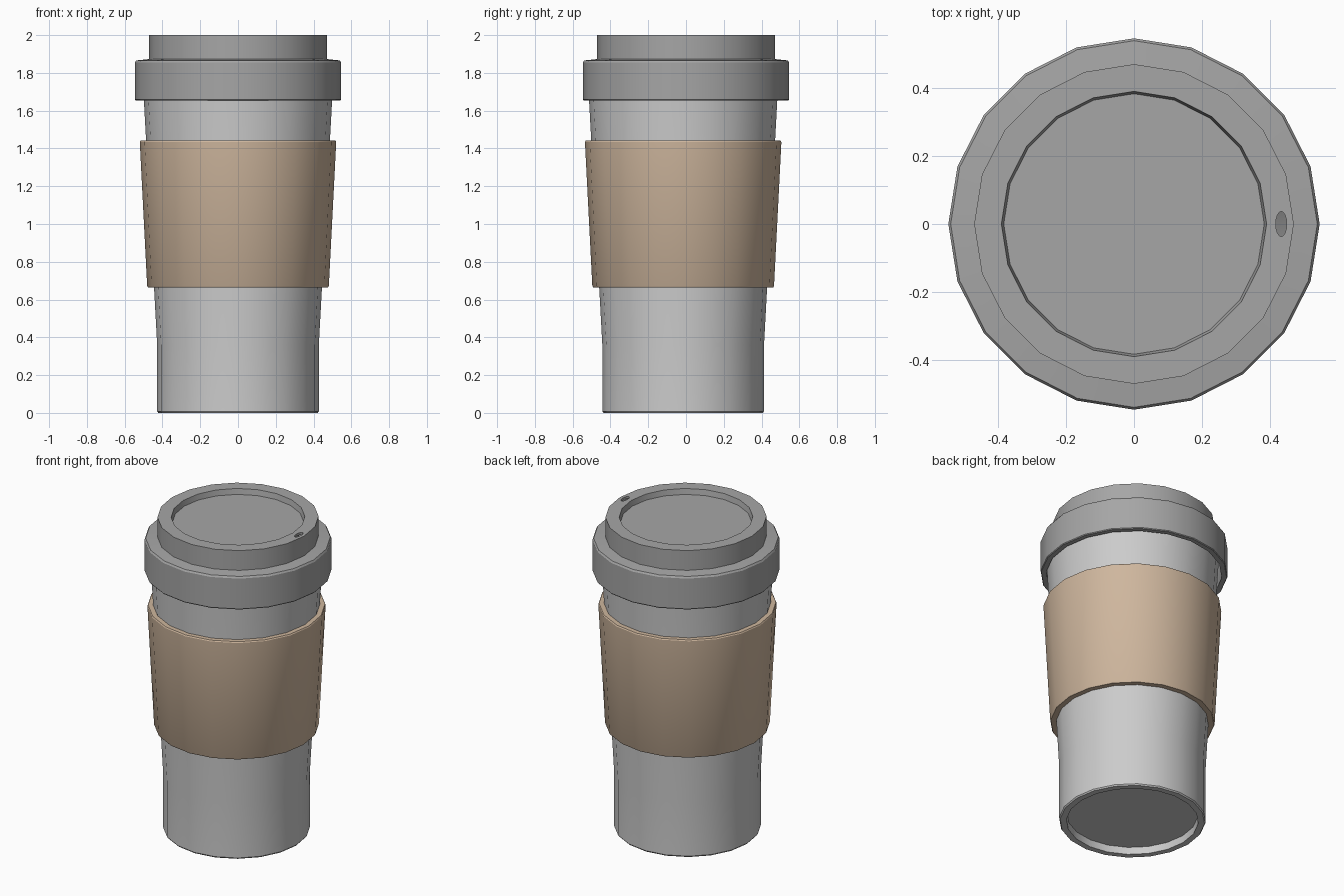
import bpy, bmesh
from math import cos, sin, tau, radians

if "Cube" in bpy.data.objects:
    bpy.data.objects.remove(bpy.data.objects["Cube"])

SIDES = 20


def lathe(name, profile, y=0.0, color=None, loop=False):
    """Revolve (radius, z) points around z; ends are capped unless the profile loops."""
    bm = bmesh.new()
    rings = [[bm.verts.new((r * cos(tau * i / SIDES), y + r * sin(tau * i / SIDES), z))
              for i in range(SIDES)] for r, z in profile]
    pairs = list(zip(rings, rings[1:]))
    if loop:
        pairs.append((rings[-1], rings[0]))
    else:
        bm.faces.new(rings[0])
        bm.faces.new(rings[-1])
    for a, b in pairs:
        for i in range(SIDES):
            j = (i + 1) % SIDES
            bm.faces.new((a[i], a[j], b[j], b[i]))
    bmesh.ops.recalc_face_normals(bm, faces=bm.faces)
    mesh = bpy.data.meshes.new(name)
    bm.to_mesh(mesh)
    bm.free()
    obj = bpy.data.objects.new(name, mesh)
    bpy.context.collection.objects.link(obj)
    if color:
        mat = bpy.data.materials.new(name + "_material")
        mat.diffuse_color = (*color, 1)
        mat.use_nodes = True
        mat.node_tree.nodes["Principled BSDF"].inputs["Base Color"].default_value = mat.diffuse_color
        mesh.materials.append(mat)
    return obj


def activate(obj):
    bpy.ops.object.select_all(action='DESELECT')
    obj.select_set(True)
    bpy.context.view_layer.objects.active = obj


CUP_Y = -0.015  # the cup sits slightly forward of the lid

# Hollow cup with a recessed underside
cup = lathe("cup", [
    (0.382, 0.045), (0.385, 0.0), (0.422, 0.0), (0.428, 0.008), (0.428, 0.36),
    (0.498, 1.65), (0.508, 1.82), (0.488, 1.82), (0.478, 1.65), (0.408, 0.36),
    (0.405, 0.07)], y=CUP_Y)

# Heat sleeve
sleeve = lathe("sleeve", [
    (0.477, 0.665), (0.481, 0.672), (0.52, 1.434), (0.516, 1.441),
    (0.485, 1.441), (0.443, 0.665)], y=CUP_Y, color=(0.62, 0.47, 0.34), loop=True)

# Lid shell: rim, raised collar and sunken top
lid = lathe("lid", [
    (0.383, 1.965), (0.39, 2.0), (0.47, 2.0), (0.47, 1.873), (0.539, 1.866),
    (0.546, 1.855), (0.546, 1.66), (0.542, 1.655), (0.513, 1.655), (0.523, 1.85),
    (0.455, 1.857), (0.455, 1.985), (0.4, 1.985), (0.393, 1.95)],
    color=(0.38, 0.38, 0.38))

# Oval sip hole cut through the collar
bpy.ops.mesh.primitive_cylinder_add(vertices=16, radius=1, depth=1, location=(0.433, 0, 2.0))
cutter = bpy.context.object
cutter.name = "sip_hole_cutter"
cutter.scale = (0.016, 0.037, 0.1)
cutter.hide_render = True
activate(lid)
cut = lid.modifiers.new("sip_hole", 'BOOLEAN')
cut.operation = 'DIFFERENCE'
cut.object = cutter
bpy.ops.object.modifier_apply(modifier=cut.name)
bpy.data.objects.remove(cutter)

# Smooth walls, sharp rims
for part in (cup, sleeve, lid):
    activate(part)
    bpy.ops.object.shade_smooth_by_angle(angle=radians(30))
